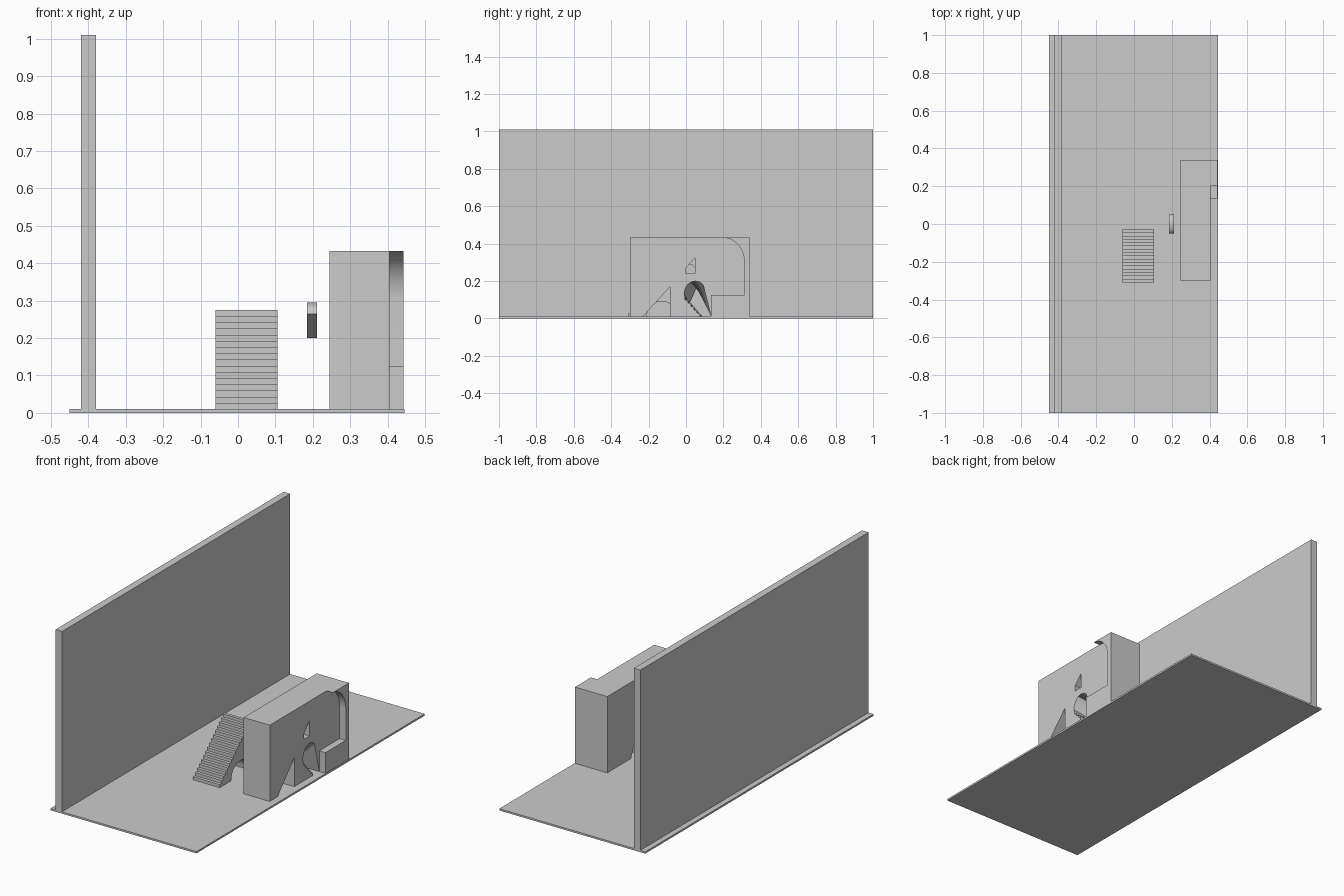
import bpy, bmesh, math

if "Cube" in bpy.data.objects:
    bpy.data.objects.remove(bpy.data.objects["Cube"])


def loft(name, ring_a, xa, ring_b, xb):
    """Solid between two equal-length (y, z) rings placed at xa and xb."""
    bm = bmesh.new()
    a = [bm.verts.new((xa, y, z)) for y, z in ring_a]
    b = [bm.verts.new((xb, y, z)) for y, z in ring_b]
    n = len(a)
    bm.faces.new(a)
    bm.faces.new(b[::-1])
    for i in range(n):
        bm.faces.new((a[i], b[i], b[(i + 1) % n], a[(i + 1) % n]))
    bmesh.ops.recalc_face_normals(bm, faces=bm.faces)
    me = bpy.data.meshes.new(name)
    bm.to_mesh(me)
    bm.free()
    ob = bpy.data.objects.new(name, me)
    bpy.context.collection.objects.link(ob)
    return ob


def extrude(name, ring, x0, x1):
    return loft(name, ring, x0, ring, x1)


def box(name, x0, x1, y0, y1, z0, z1):
    return extrude(name, [(y0, z0), (y1, z0), (y1, z1), (y0, z1)], x0, x1)


def arc(cy, cz, ry, rz, a0, a1, n=16):
    angles = [math.radians(a0 + (a1 - a0) * i / n) for i in range(n + 1)]
    return [(cy + ry * math.cos(t), cz + rz * math.sin(t)) for t in angles]


def cut(target, cutter):
    mod = target.modifiers.new("opening", "BOOLEAN")
    mod.operation, mod.solver, mod.object = "DIFFERENCE", "EXACT", cutter
    bpy.context.view_layer.objects.active = target
    bpy.ops.object.modifier_apply(modifier=mod.name)
    bpy.data.objects.remove(cutter)


def smooth(ob):
    bpy.ops.object.select_all(action="DESELECT")
    ob.select_set(True)
    bpy.context.view_layer.objects.active = ob
    bpy.ops.object.shade_smooth_by_angle(angle=math.radians(30))


# Floor and tall backdrop wall
FLOOR = 0.01
box("floor", -0.45, 0.445, -1, 1, 0, FLOOR)
box("back_wall", -0.42, -0.38, -1, 1, FLOOR, 1.01)

# Staircase rising towards +y, with a round arch underneath
STEPS = 16
run, rise = 0.28 / STEPS, 0.265 / STEPS
stairs = [(-0.31, FLOOR)]
for i in range(STEPS):
    z = FLOOR + (i + 1) * rise
    stairs += [(-0.31 + i * run, z), (-0.31 + (i + 1) * run, z)]
stairs += [(-0.03, FLOOR)]
stairs += arc(-0.13, FLOOR, 0.08, 0.082, 0, 180)
smooth(extrude("staircase", stairs, -0.06, 0.105))

# Main block
block = box("main_block", 0.245, 0.405, -0.30, 0.34, FLOOR, 0.433)

# Triangular passage and small window
cut(block, extrude("passage_cutter",
                   [(-0.24, 0.0), (-0.085, 0.0), (-0.085, 0.17)], 0.2, 0.45))
cut(block, extrude("window_cutter",
                   [(0.0, 0.24), (0.048, 0.24), (0.048, 0.325), (0.0, 0.27)], 0.2, 0.45))

# Arched opening with a stepped lower edge, narrowing towards the rear
top = arc(0.05, 0.13, 0.06, 0.07, 180, 45, 12)
sides = [(0.134, FLOOR), (0.134, 0.0), (0.09, 0.0)]
jag = [(0.09, FLOOR)]
for i in range(6):
    jag += [(0.09 - 0.016 * (i + 1), FLOOR + 0.018 * i),
            (0.09 - 0.016 * (i + 1), FLOOR + 0.018 * (i + 1))]
front = top + sides + jag
rear_top = [(0.02 + 0.037 * i / 6, 0.08 + 0.085 * i / 6) for i in range(7)]
rear_top += [(0.057 + 0.07 * i / 6, 0.165 - 0.14 * i / 6) for i in range(1, 7)]
rear_jag = [(max(y, 0.025), min(z, 0.078)) for y, z in jag]
rear_jag = [(0.09 - 0.068 * i / 13, FLOOR + 0.068 * i / 13) for i in range(len(jag))]
cut(block, loft("arch_cutter", front + [], 0.406, rear_top + sides + rear_jag, 0.244))
smooth(block)

# Raised frame: low ledge, upright and curved corner
frame = [(0.134, FLOOR), (0.34, FLOOR), (0.34, 0.433), (0.20, 0.433)]
frame += arc(0.20, 0.30, 0.112, 0.131, 90, 0)
frame += [(0.312, 0.125), (0.134, 0.125)]
smooth(extrude("curved_frame", frame, 0.405, 0.443))

# Small rounded piece floating between stairs and block
drop = arc(0.0, 0.265, 0.05, 0.03, 180, 0) + [(0.05, 0.20)]
smooth(extrude("floating_piece", drop, 0.185, 0.211))
